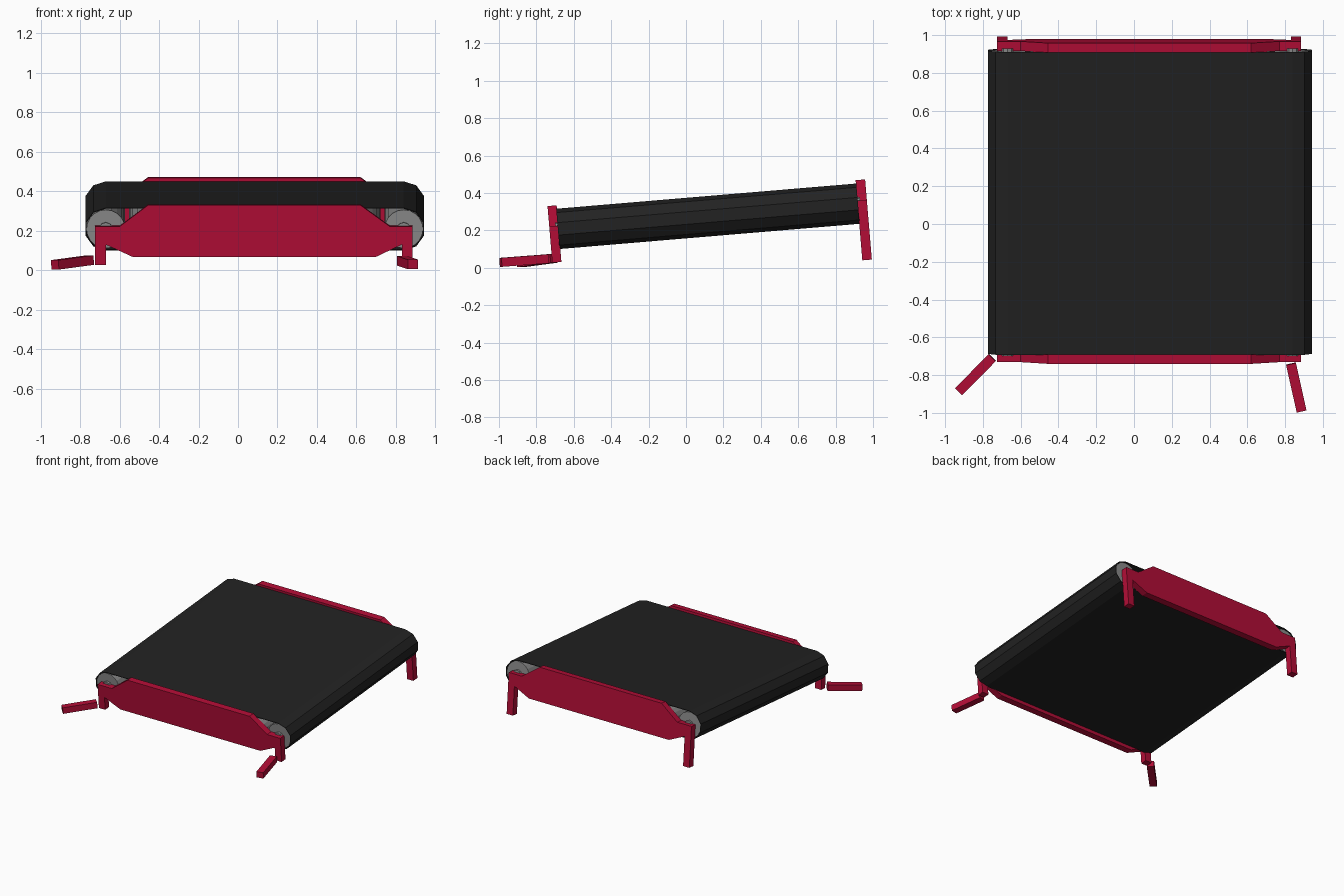
import bpy, bmesh, math
from mathutils import Matrix, Vector

if "Cube" in bpy.data.objects:
    bpy.data.objects.remove(bpy.data.objects["Cube"])

# Tilted frame: local y runs along the rollers, origin at the front end of the belt
TILT = Matrix.Translation((0, -0.685, 0.208)) @ Matrix.Rotation(math.radians(4.8), 4, 'X')
X0, X1, LENGTH = -0.67, 0.84, 1.61


def material(name, col):
    m = bpy.data.materials.new(name)
    m.diffuse_color = (*col, 1)
    m.use_nodes = True
    m.node_tree.nodes["Principled BSDF"].inputs["Base Color"].default_value = m.diffuse_color
    return m


RED = material("crimson paint", (0.45, 0.004, 0.037))
BLACK = material("black rubber", (0.016, 0.016, 0.016))
GREY = material("grey metal", (0.26, 0.26, 0.26))


def finish(name, bm, mat, matrix):
    bmesh.ops.transform(bm, matrix=matrix, verts=bm.verts)
    bmesh.ops.recalc_face_normals(bm, faces=bm.faces)
    me = bpy.data.meshes.new(name)
    bm.to_mesh(me)
    bm.free()
    me.materials.append(mat)
    ob = bpy.data.objects.new(name, me)
    bpy.context.collection.objects.link(ob)
    return ob


def plate(name, outline, y0, y1, mat):
    """Extrude an x-z outline from y0 to y1 in the tilted frame."""
    bm = bmesh.new()
    face = bm.faces.new([bm.verts.new((x, y0, z)) for x, z in outline])
    ext = bmesh.ops.extrude_face_region(bm, geom=[face])
    verts = [v for v in ext["geom"] if isinstance(v, bmesh.types.BMVert)]
    bmesh.ops.translate(bm, vec=(0, y1 - y0, 0), verts=verts)
    return finish(name, bm, mat, TILT)


def cylinder(name, x, radius, y0, y1, sides):
    bm = bmesh.new()
    bmesh.ops.create_cone(bm, cap_ends=True, segments=sides, radius1=radius,
                          radius2=radius, depth=y1 - y0)
    m = TILT @ Matrix.Translation((x, (y0 + y1) / 2, 0)) @ Matrix.Rotation(math.pi / 2, 4, 'X')
    return finish(name, bm, GREY, m)


def side_outline(foot):
    """Side panel with two legs reaching down to foot."""
    return [(-0.725, foot), (-0.725, 0.017), (-0.60, 0.017), (-0.455, 0.126),
            (0.62, 0.126), (0.77, 0.017), (0.885, 0.017), (0.885, foot),
            (0.83, foot), (0.83, -0.075), (0.70, -0.137), (-0.535, -0.137),
            (-0.67, -0.075), (-0.67, foot)]


# Belt: open loop with five facets round each end
def belt_loop(r):
    pts = []
    for cx, start in ((X1, 90), (X0, -90)):
        for i in range(6):
            a = math.radians(start - 36 * i)
            pts.append((cx + r * math.cos(a), r * math.sin(a)))
    return pts


bm = bmesh.new()
rings = [[bm.verts.new((x, y, z)) for x, z in belt_loop(r)]
         for r, y in ((0.108, 0), (0.108, LENGTH), (0.104, LENGTH), (0.104, 0))]
for k in range(4):
    a, b = rings[k], rings[(k + 1) % 4]
    for i in range(12):
        j = (i + 1) % 12
        bm.faces.new((a[i], a[j], b[j], b[i]))
finish("belt", bm, BLACK, TILT)

# Rollers with hubs
for i in range(8):
    x = X0 + (X1 - X0) * i / 7
    cylinder(f"roller_{i}", x, 0.098, 0.006, LENGTH - 0.006, 20)
    cylinder(f"roller_hub_{i}", x, 0.035, -0.012, LENGTH + 0.012, 10)

# Side panels with legs (the front legs are snapped short)
plate("front_panel", side_outline(-0.178), -0.045, 0.004, RED)
plate("back_panel", side_outline(-0.304), LENGTH - 0.002, LENGTH + 0.049, RED)


# Snapped-off leg pieces lying on the floor
def leg_piece(name, a, b):
    a, b = Vector(a), Vector(b)
    d = b - a
    bm = bmesh.new()
    bmesh.ops.create_cube(bm, size=1)
    m = (Matrix.Translation((a + b) / 2) @ d.to_track_quat('Y', 'Z').to_matrix().to_4x4()
         @ Matrix.Diagonal((0.053, d.length, 0.048, 1)))
    finish(name, bm, RED, m)


leg_piece("broken_leg_left", (-0.75, -0.707, 0.051), (-0.928, -0.887, 0.027))
leg_piece("broken_leg_right", (0.831, -0.74, 0.048), (0.887, -0.991, 0.029))
